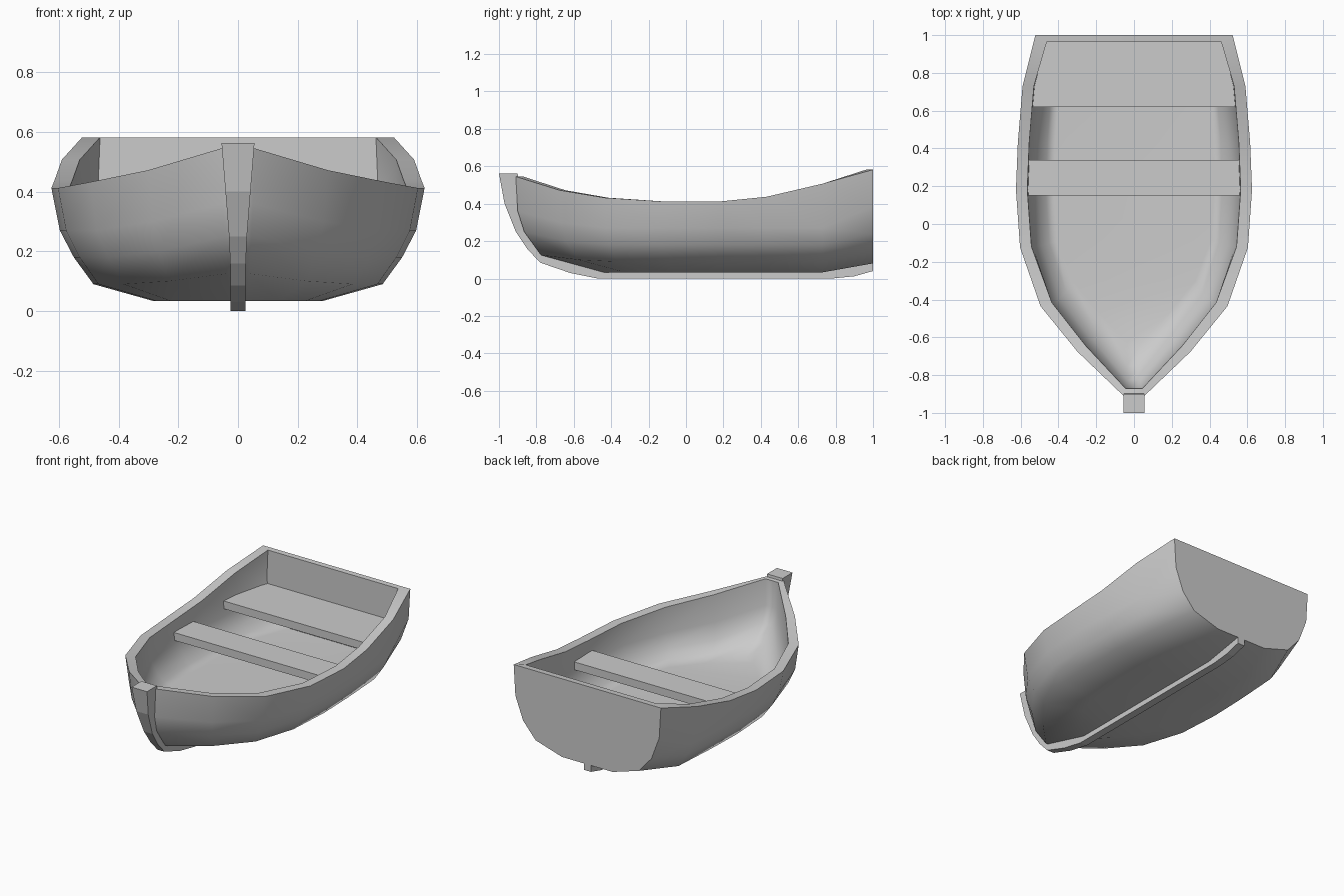
import bpy, bmesh, math

if "Cube" in bpy.data.objects:
    bpy.data.objects.remove(bpy.data.objects["Cube"])


def make(name, verts, faces, smooth=False):
    bm = bmesh.new()
    vs = [bm.verts.new(v) for v in verts]
    for f in faces:
        bm.faces.new([vs[i] for i in f])
    bmesh.ops.recalc_face_normals(bm, faces=bm.faces)
    me = bpy.data.meshes.new(name)
    bm.to_mesh(me)
    bm.free()
    ob = bpy.data.objects.new(name, me)
    bpy.context.collection.objects.link(ob)
    if smooth:
        bpy.ops.object.select_all(action='DESELECT')
        ob.select_set(True)
        bpy.context.view_layer.objects.active = ob
        bpy.ops.object.shade_smooth_by_angle(angle=math.radians(48))
        mod = ob.modifiers.new("weighted", 'WEIGHTED_NORMAL')
        mod.keep_sharp = True
    return ob


# Hull stations from bow to stern: y, gunwale half width, gunwale height
STATIONS = [(-.91, .055, .545), (-.675, .30, .472), (-.435, .495, .432), (-.125, .603, .412),
            (.18, .625, .412), (.43, .615, .437), (.73, .59, .507), (1, .522, .582)]
SHAPE = [1, .955, .88, .775, .45]                 # half width of each level / gunwale
MID_Z = [0, .27, .18, .09, .033]
Z_AT = {0: [0, .36, .25, .125, .033], 1: [0, .30, .20, .10, .033],
        7: [0, .386, .24, .138, .081]}
STERN_X = [.522, .51, .455, .367, .18]
BOW_X = [.055, .05, .045, .04, .03]
BOW_OUT = [-.91, -.90, -.865, -.775, -.44]        # bow position per level, outside
BOW_IN = [-.87, -.865, -.825, -.75, -.63]         # and inside
BOW_IN_Z = [.545, .38, .28, .195, .12]
IN_Z = [0, .27, .19, .15, .12]
GAP = [.06, .04, .042, .05, .06]                  # wall thickness, wider at the rim

verts = []
last = len(STATIONS) - 1
for s, (y, w, top) in enumerate(STATIONS):
    xs = BOW_X if s == 0 else STERN_X if s == last else [w * f for f in SHAPE]
    zs = [top] + Z_AT.get(s, MID_Z)[1:]
    for inside in (False, True):
        for k in range(5):
            ends = BOW_IN if inside else BOW_OUT
            py = y * ends[k] / -.91 if y < 0 else y
            x, z = xs[k], zs[k]
            if inside:
                if s == last:
                    py = .963
                gap = .01 if s == 0 else min(.045, GAP[k]) if s == 1 else GAP[k]
                if s:
                    x = (xs[2] + xs[3]) / 2 if k == 3 else xs[3] if k == 4 else x
                x -= gap
                z = top if k == 0 else max(IN_Z[k], z + (.04 if k == 3 else 0))
                if k == 4:
                    z = .12
                if s == 0:
                    x, z = max(x, .036), BOW_IN_Z[k]
            verts += [(-x, py, z), (x, py, z)]


def vi(s, inside, k, side):
    return ((s * 2 + inside) * 5 + k) * 2 + side


faces = []
for s in range(last):
    for side in (0, 1):
        for inside in (0, 1):
            for k in range(4):
                faces.append([vi(s, inside, k, side), vi(s + 1, inside, k, side),
                              vi(s + 1, inside, k + 1, side), vi(s, inside, k + 1, side)])
        # gunwale rim
        faces.append([vi(s, 0, 0, side), vi(s + 1, 0, 0, side),
                      vi(s + 1, 1, 0, side), vi(s, 1, 0, side)])
    # bottom and floor
    for inside in (0, 1):
        faces.append([vi(s, inside, 4, 0), vi(s + 1, inside, 4, 0),
                      vi(s + 1, inside, 4, 1), vi(s, inside, 4, 1)])
# bow strip, transom and their top edges
for inside in (0, 1):
    for k in range(4):
        faces.append([vi(0, inside, k, 0), vi(0, inside, k + 1, 0),
                      vi(0, inside, k + 1, 1), vi(0, inside, k, 1)])
    faces.append([vi(last, inside, k, 0) for k in range(5)]
                 + [vi(last, inside, k, 1) for k in reversed(range(5))])
for s in (0, last):
    faces.append([vi(s, 0, 0, 0), vi(s, 0, 0, 1), vi(s, 1, 0, 1), vi(s, 1, 0, 0)])
make("hull", verts, faces, smooth=True)

# Stem and keel: outer y, z, inner y, z, half width
KEEL = [(-1, .562, -.90, .562, .055), (-.97, .40, -.885, .40, .042), (-.91, .25, -.85, .27, .03),
        (-.85, .16, -.80, .19, .026), (-.78, .085, -.73, .115, .025), (-.62, .03, -.59, .085, .025),
        (-.47, 0, -.44, .045, .025), (.78, 0, .76, .05, .025), (.90, .012, .89, .075, .025),
        (1, .04, 1, .09, .025)]
kv, kf = [], []
for oy, oz, iy, iz, w in KEEL:
    kv += [(-w, oy, oz), (w, oy, oz), (w, iy, iz), (-w, iy, iz)]
for i in range(len(KEEL) - 1):
    a = i * 4
    kf += [[a + j, a + (j + 1) % 4, a + 4 + (j + 1) % 4, a + 4 + j] for j in range(4)]
n = len(kv)
kf += [[0, 1, 2, 3], [n - 4, n - 3, n - 2, n - 1]]
make("stem_and_keel", kv, kf)


# Seats: mirrored plan outline extruded to a plank
def plank(name, half, top, thick=.05):
    plan = half + [(-x, y) for x, y in reversed(half)]
    m = len(plan)
    v = [(x, y, z) for z in (top - thick, top) for x, y in plan]
    f = [list(range(m)), list(range(m, 2 * m))]
    f += [[i, (i + 1) % m, m + (i + 1) % m, m + i] for i in range(m)]
    make(name, v, f)


plank("middle_seat", [(.56, .15), (.56, .34)], .338)
plank("stern_seat", [(.55, .62), (.535, .75), (.465, .97)], .367)
